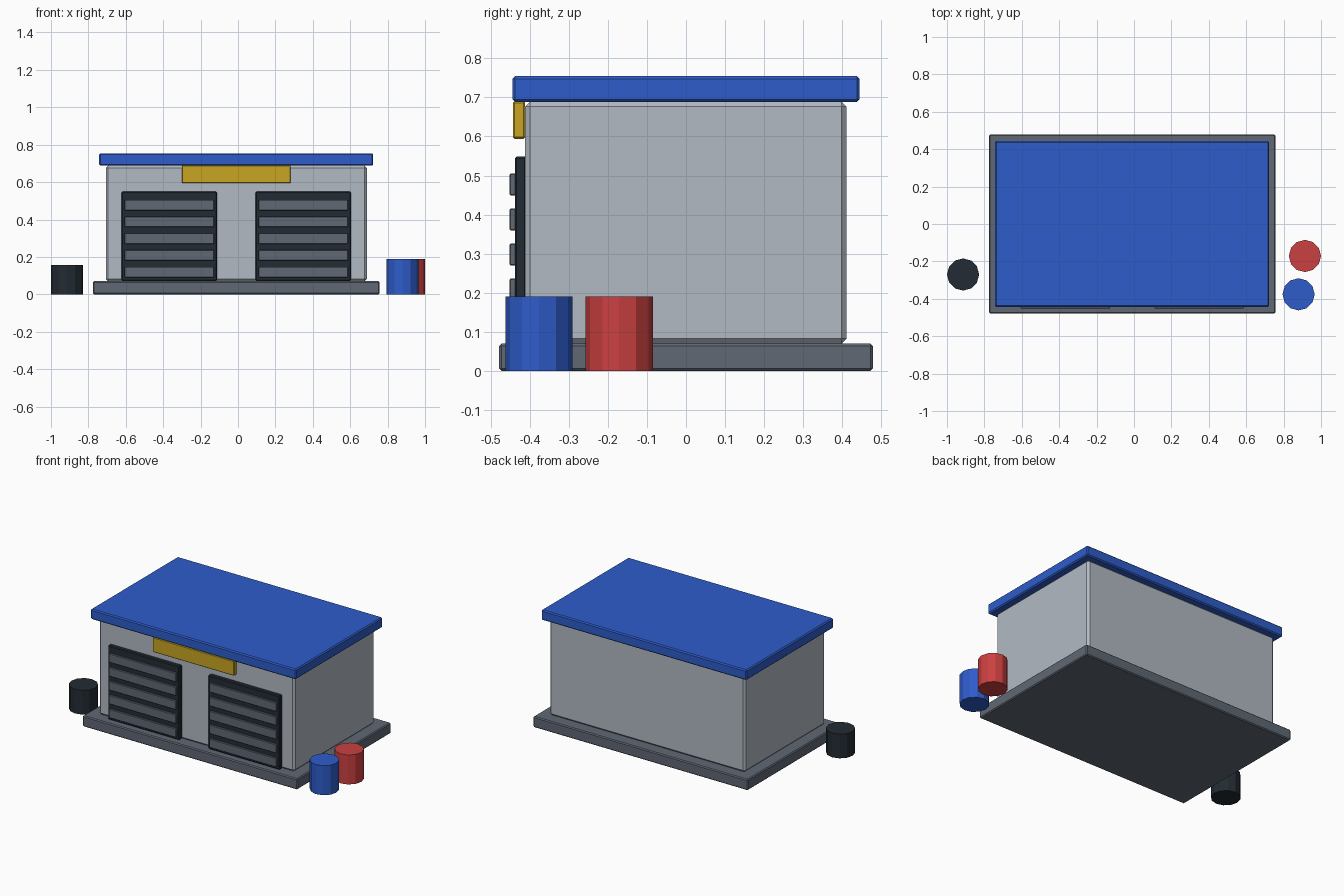
import bpy, bmesh
from mathutils import Matrix, Vector

if "Cube" in bpy.data.objects:
    bpy.data.objects.remove(bpy.data.objects["Cube"])


def srgb(h):
    c = [int(h[i:i + 2], 16) / 255 for i in (0, 2, 4)]
    return [v / 12.92 if v < 0.04045 else ((v + 0.055) / 1.055) ** 2.4 for v in c] + [1.0]


def material(name, h):
    m = bpy.data.materials.new(name)
    m.diffuse_color = srgb(h)
    m.use_nodes = True
    m.node_tree.nodes["Principled BSDF"].inputs["Base Color"].default_value = m.diffuse_color
    return m


BLUE = material("blue", "2E5CCA")
WALL = material("light_grey", "B2BAC4")
GREY = material("mid_grey", "606874")
DARK = material("near_black", "222B33")
GOLD = material("gold", "C9A522")
RED = material("red", "CB4040")


def finish(name, bm, mat, loc):
    me = bpy.data.meshes.new(name)
    bm.to_mesh(me)
    bm.free()
    me.materials.append(mat)
    ob = bpy.data.objects.new(name, me)
    ob.location = loc
    bpy.context.collection.objects.link(ob)
    return ob


def box(name, mat, lo, hi, bevel=0.0):
    lo, hi = Vector(lo), Vector(hi)
    bm = bmesh.new()
    bmesh.ops.create_cube(bm, size=1, matrix=Matrix.Diagonal((*(hi - lo), 1)))
    ob = finish(name, bm, mat, (lo + hi) / 2)
    if bevel:
        mod = ob.modifiers.new("edge", 'BEVEL')
        mod.width = bevel
        mod.segments = 1
    return ob


def barrel(name, mat, x, y, h, r=0.086):
    bm = bmesh.new()
    bmesh.ops.create_cone(bm, cap_ends=True, segments=12, radius1=r, radius2=r, depth=h)
    return finish(name, bm, mat, (x, y, h / 2))


# Main building
box("base_slab", GREY, (-0.775, -0.478, 0), (0.757, 0.478, 0.07), 0.006)
box("walls", WALL, (-0.707, -0.412, 0.07), (0.689, 0.411, 0.689), 0.013)
box("roof", BLUE, (-0.742, -0.444, 0.688), (0.723, 0.444, 0.754), 0.007)
box("sign_board", GOLD, (-0.3, -0.443, 0.594), (0.281, -0.412, 0.69), 0.004)

# Two roller doors, each with five slats
for side, cx in (("left", -0.367), ("right", 0.349)):
    box(side + "_door", DARK, (cx - 0.255, -0.438, 0.072), (cx + 0.255, -0.408, 0.549), 0.005)
    for i in range(5):
        z = 0.119 + i * 0.0895
        box(f"{side}_door_slat_{i + 1}", GREY,
            (cx - 0.239, -0.451, z - 0.028), (cx + 0.239, -0.434, z + 0.028), 0.002)

# Barrels beside the building
barrel("dark_barrel", DARK, -0.914, -0.27, 0.156)
barrel("blue_barrel", BLUE, 0.88, -0.376, 0.19)
barrel("red_barrel", RED, 0.914, -0.171, 0.19)
